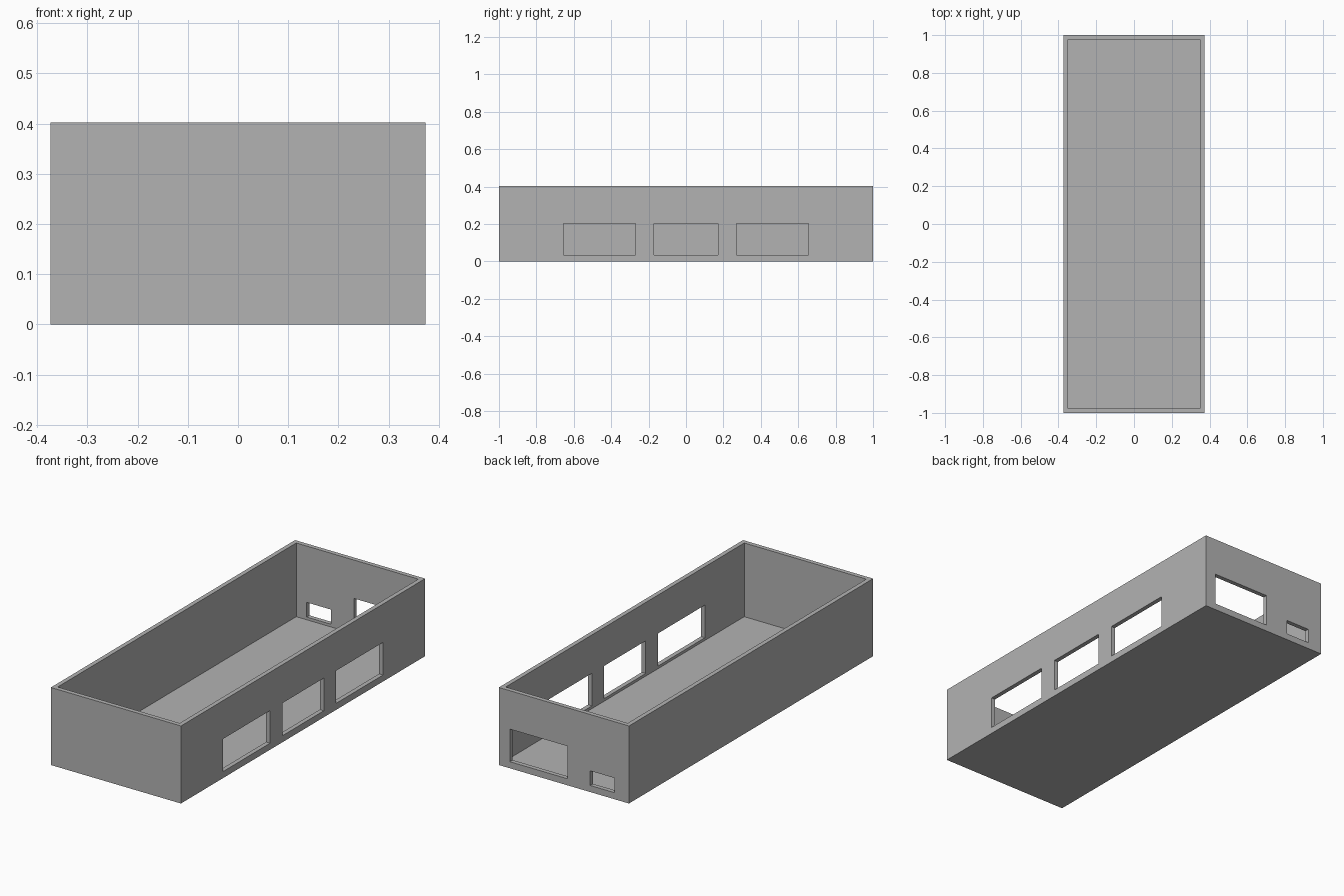
import bpy
from mathutils import Vector

cube = bpy.data.objects.get("Cube")
if cube:
    bpy.data.objects.remove(cube, do_unlink=True)

HALF_X, HALF_Y, HEIGHT = 0.373, 1.0, 0.402
WALL, FLOOR = 0.023, 0.02
SILL, HEAD = 0.034, 0.203


def box(name, low, high):
    """Box spanning two opposite corners."""
    low, high = Vector(low), Vector(high)
    bpy.ops.mesh.primitive_cube_add(size=1, location=(low + high) / 2)
    obj = bpy.context.object
    obj.name = name
    obj.scale = high - low
    bpy.ops.object.transform_apply(location=True, rotation=False, scale=True)
    return obj


def cut(target, low, high):
    """Subtract a box from the target, then discard the cutter."""
    cutter = box("cutter", low, high)
    cutter.hide_render = True
    mod = target.modifiers.new("cut", 'BOOLEAN')
    mod.operation = 'DIFFERENCE'
    mod.solver = 'EXACT'
    mod.object = cutter
    bpy.context.view_layer.objects.active = target
    bpy.ops.object.modifier_apply(modifier=mod.name)
    bpy.data.objects.remove(cutter, do_unlink=True)


# Plain grey plaster
grey = bpy.data.materials.new("plain grey")
grey.use_nodes = True
colour = (0.45, 0.45, 0.45, 1)
grey.diffuse_color = colour
grey.node_tree.nodes["Principled BSDF"].inputs["Base Color"].default_value = colour

# Open-topped room shell with walls and floor
shell = box("room_shell", (-HALF_X, -HALF_Y, 0), (HALF_X, HALF_Y, HEIGHT))
in_x, in_y = HALF_X - WALL, HALF_Y - WALL
cut(shell, (-in_x, -in_y, FLOOR), (in_x, in_y, HEIGHT + 0.1))

# Three windows in the left wall
for y0, y1 in ((-0.655, -0.27), (-0.17, 0.17), (0.27, 0.655)):
    cut(shell, (in_x - 0.05, y0, SILL), (HALF_X + 0.05, y1, HEAD))

# Large opening and small hatch in the back wall
for x0, x1, top in ((-0.02, 0.31, HEAD), (-0.29, -0.151, 0.11)):
    cut(shell, (x0, in_y - 0.05, SILL), (x1, HALF_Y + 0.05, top))

shell.data.materials.clear()
shell.data.materials.append(grey)
